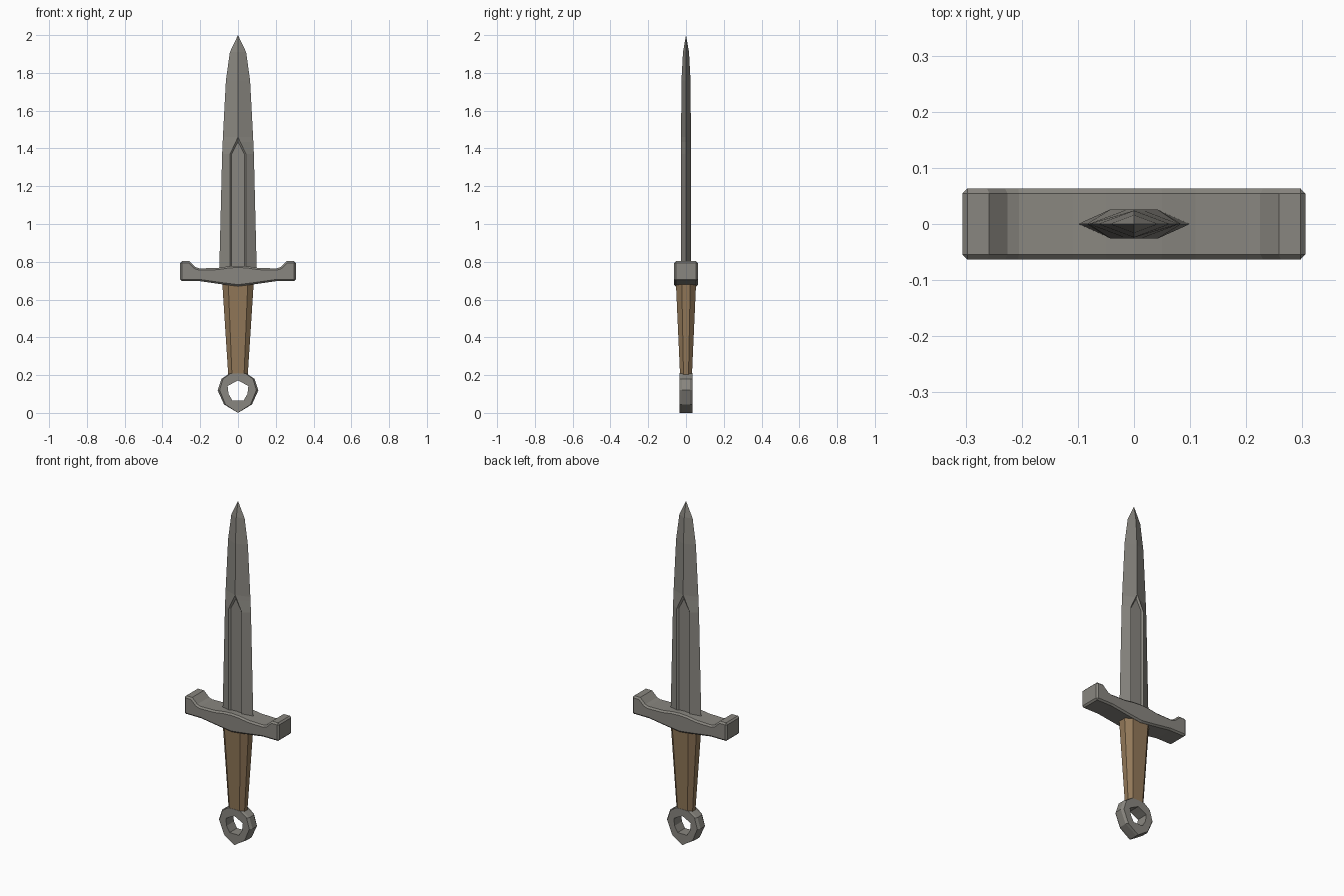
import bpy, bmesh

if "Cube" in bpy.data.objects:
    bpy.data.objects.remove(bpy.data.objects["Cube"])


def material(name, rgb):
    m = bpy.data.materials.new(name)
    m.diffuse_color = (*rgb, 1)
    m.use_nodes = True
    m.node_tree.nodes["Principled BSDF"].inputs["Base Color"].default_value = m.diffuse_color
    return m


steel = material("grey steel", (0.25, 0.24, 0.215))
leather = material("brown grip", (0.29, 0.19, 0.10))


def loft(name, rings, mat, closed=True, cap=True, loop=False):
    """Skin a list of equal-length point rings with flat quads."""
    bm = bmesh.new()
    vs = [[bm.verts.new(p) for p in r] for r in rings]
    n = len(rings[0])
    pairs = list(zip(vs, vs[1:] + vs[:1])) if loop else list(zip(vs, vs[1:]))
    for a, b in pairs:
        for i in range(n if closed else n - 1):
            j = (i + 1) % n
            bm.faces.new((a[i], a[j], b[j], b[i]))
    if cap:
        bm.faces.new(vs[0])
        bm.faces.new(vs[-1])
    bmesh.ops.remove_doubles(bm, verts=bm.verts, dist=1e-5)
    bmesh.ops.recalc_face_normals(bm, faces=bm.faces)
    me = bpy.data.meshes.new(name)
    bm.to_mesh(me)
    bm.free()
    me.materials.append(mat)
    ob = bpy.data.objects.new(name, me)
    bpy.context.collection.objects.link(ob)
    return ob


def mirrored(half):
    """Right-half outline (first and last on x = 0) to a full loop."""
    return half + [(-x, z) for x, z in half[-2:0:-1]]


# Blade: mirrored quarter sections with a sunken fuller that ends in a point
# z, edge half-width, ridge x, ridge y, fuller floor x, floor y
stations = [
    (0.72, 0.100, 0.042, 0.026, 0.034, 0.018),
    (1.37, 0.084, 0.042, 0.026, 0.034, 0.018),
    (1.435, 0.081, 0.012, 0.026, 0.0, 0.018),
    (1.46, 0.080, 0.0, 0.026, 0.0, 0.026),
    (1.76, 0.064, 0.0, 0.024, 0.0, 0.024),
    (1.91, 0.043, 0.0, 0.016, 0.0, 0.016),
    (2.00, 0.0, 0.0, 0.0, 0.0, 0.0),
]
quarter = [[(w, 0, z), (rx, -ry, z), (fx, -fy, z), (0, -fy, z)]
           for z, w, rx, ry, fx, fy in stations]
full = []
for q in quarter:
    left = [(-x, y, z) for x, y, z in q[-2::-1]]
    front = q + left
    back = [(x, -y, z) for x, y, z in front[-2:0:-1]]
    full.append(front + back)
loft("blade", full, steel, cap=False)

# Crossguard: extruded outline with chamfered rims
guard = mirrored([(0, 0.670), (0.08, 0.680), (0.20, 0.697), (0.306, 0.697),
                  (0.306, 0.803), (0.258, 0.803), (0.225, 0.772),
                  (0.205, 0.765), (0.11, 0.767), (0.05, 0.776), (0, 0.779)])
ob = loft("crossguard", [[(x, y, z) for x, z in guard] for y in (-0.063, 0.063)], steel)
bev = ob.modifiers.new("chamfer", "BEVEL")
bev.width = 0.009
bev.segments = 1
bev.limit_method = "ANGLE"
bev.angle_limit = 1.0

# Grip: tapered octagonal bar
rings = []
for z, w, d in ((0.19, 0.051, 0.031), (0.70, 0.084, 0.054)):
    c, s = w * 0.62, d * 0.42
    rings.append([(w, -s, z), (w, s, z), (c, d, z), (-c, d, z),
                  (-w, s, z), (-w, -s, z), (-c, -d, z), (c, -d, z)])
loft("grip", rings, leather)

# Ring pommel: faceted, pointed at the bottom, chamfered outer rim
outer = mirrored([(0, 0.210), (0.045, 0.208), (0.088, 0.180),
                  (0.108, 0.120), (0.074, 0.045), (0, 0.0)])
inner = mirrored([(0, 0.171), (0.028, 0.157), (0.055, 0.142),
                  (0.050, 0.100), (0.030, 0.066), (0, 0.066)])
section = []
for pts, sx, y in ((outer, 0.90, -0.034), (outer, 1, -0.020), (outer, 1, 0.020),
                   (outer, 0.90, 0.034), (inner, 1, 0.034), (inner, 1, -0.034)):
    section.append([(x * sx, y, z) for x, z in pts])
loft("ring_pommel", section, steel, cap=False, loop=True)
